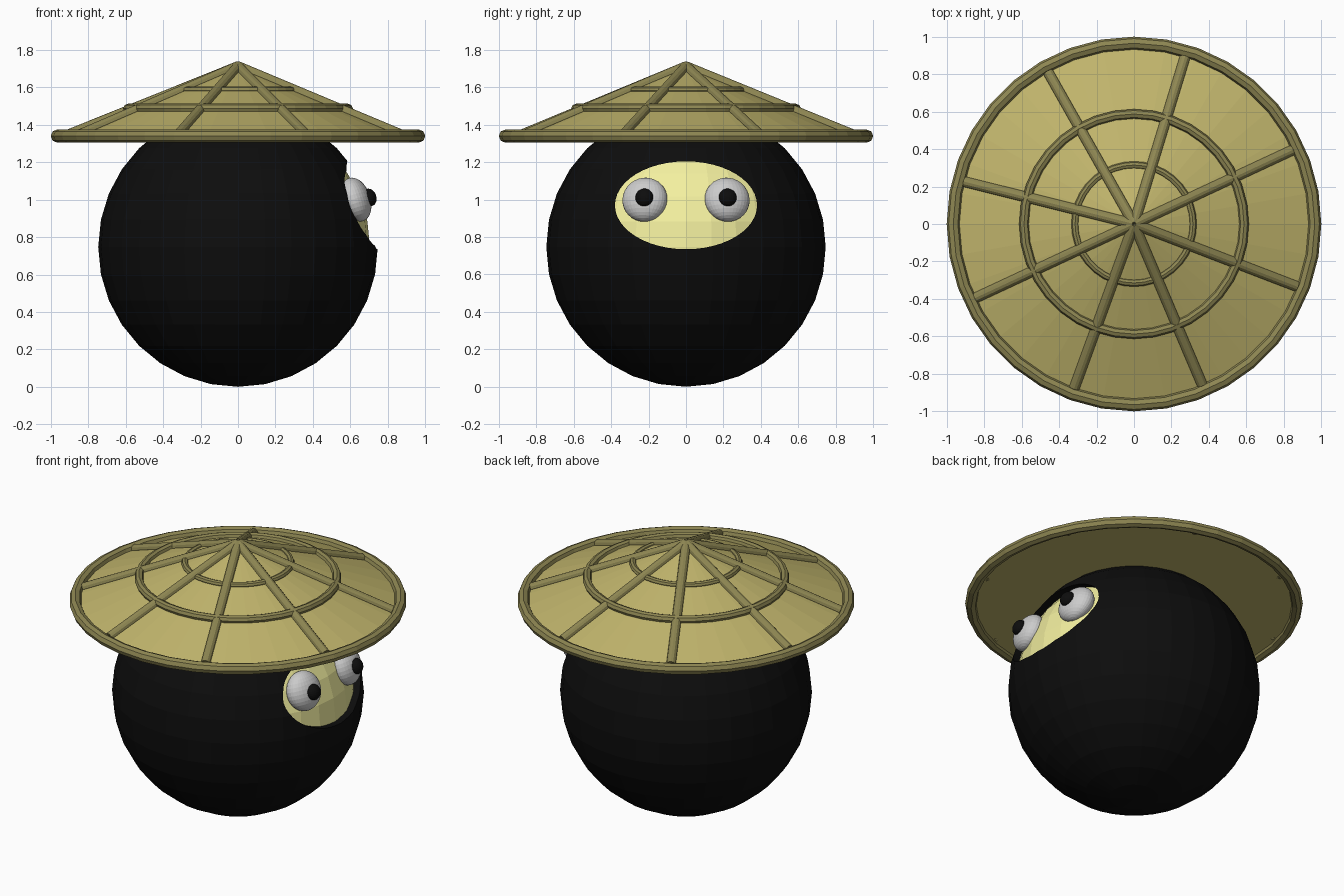
import bpy
from math import radians, cos, sin, pi
from mathutils import Vector

if "Cube" in bpy.data.objects:
    bpy.data.objects.remove(bpy.data.objects["Cube"])


def material(name, r, g, b):
    m = bpy.data.materials.new(name)
    m.diffuse_color = (r, g, b, 1)
    m.use_nodes = True
    m.node_tree.nodes["Principled BSDF"].inputs["Base Color"].default_value = m.diffuse_color
    return m


BLACK = material("black_cloth", 0.004, 0.004, 0.004)
SKIN = material("skin", 0.90, 0.87, 0.35)
STRAW = material("straw", 0.53, 0.46, 0.15)
CANE = material("cane", 0.27, 0.24, 0.085)


def finish(name, mat=None):
    ob = bpy.context.object
    ob.name = name
    if mat:
        ob.data.materials.append(mat)
    return ob


def ball(name, loc, radii, mat=None, rot=(0, 0, 0), seg=32, rings=16):
    bpy.ops.mesh.primitive_uv_sphere_add(segments=seg, ring_count=rings, radius=1,
                                         location=loc, rotation=rot)
    ob = finish(name, mat)
    ob.scale = radii
    return ob


def ring(name, z, major, minor):
    bpy.ops.mesh.primitive_torus_add(major_segments=36, minor_segments=8, location=(0, 0, z),
                                     major_radius=major, minor_radius=minor)
    return finish(name, CANE)


def rod(name, a, b, radius, mat):
    a, b = Vector(a), Vector(b)
    d = b - a
    bpy.ops.mesh.primitive_cylinder_add(vertices=12, radius=radius, depth=d.length,
                                        location=(a + b) / 2,
                                        rotation=d.to_track_quat('Z', 'Y').to_euler())
    return finish(name, mat)


def boolean(ob, cutter, operation):
    m = ob.modifiers.new("face_opening", 'BOOLEAN')
    m.operation, m.object, m.solver = operation, cutter, 'EXACT'


# Oval cutter for the face opening on the +x side
bpy.ops.mesh.primitive_cylinder_add(vertices=48, radius=1, depth=0.6, location=(0.7, 0, 0.97),
                                    rotation=(0, pi / 2, 0))
cutter = finish("face_cutter")
cutter.scale = (0.235, 0.38, 1)
cutter.hide_render = True
cutter.display_type = 'WIRE'

# Round body with the opening, and the recessed face inside it
body = ball("body", (0, 0, 0.747), (0.747,) * 3, BLACK)
boolean(body, cutter, 'DIFFERENCE')
face = ball("face", (0, 0, 0.747), (0.705,) * 3, SKIN)
boolean(face, cutter, 'INTERSECT')

# Flattened eyes leaning back with the face, and their pupils
for side, s in (("front", -1), ("back", 1)):
    rot = (0, radians(-18), radians(10 * s))
    ball(side + "_eye", (0.63, 0.22 * s, 1.0), (0.077, 0.121, 0.121), None, rot)
    ball(side + "_pupil", (0.703, 0.223 * s, 1.012), (0.036, 0.048, 0.048), BLACK, rot, 24, 12)

# Conical hat with closed underside
bpy.ops.mesh.primitive_cone_add(vertices=36, radius1=0.97, radius2=0, depth=0.38,
                                location=(0, 0, 1.52))
finish("hat_cone", STRAW)

# Hoops around the hat
ring("hat_rim", 1.34, 0.966, 0.035)
ring("hat_middle_hoop", 1.487, 0.588, 0.026)
ring("hat_upper_hoop", 1.584, 0.315, 0.02)

# Slightly uneven ribs from tip to rim
for i, angle in enumerate((25, 73, 119.5, 166, 205, 250, 293, 339)):
    t = radians(angle)
    rod(f"hat_rib_{i + 1}", (0, 0, 1.712), (0.93 * cos(t), 0.93 * sin(t), 1.349), 0.028, CANE)
